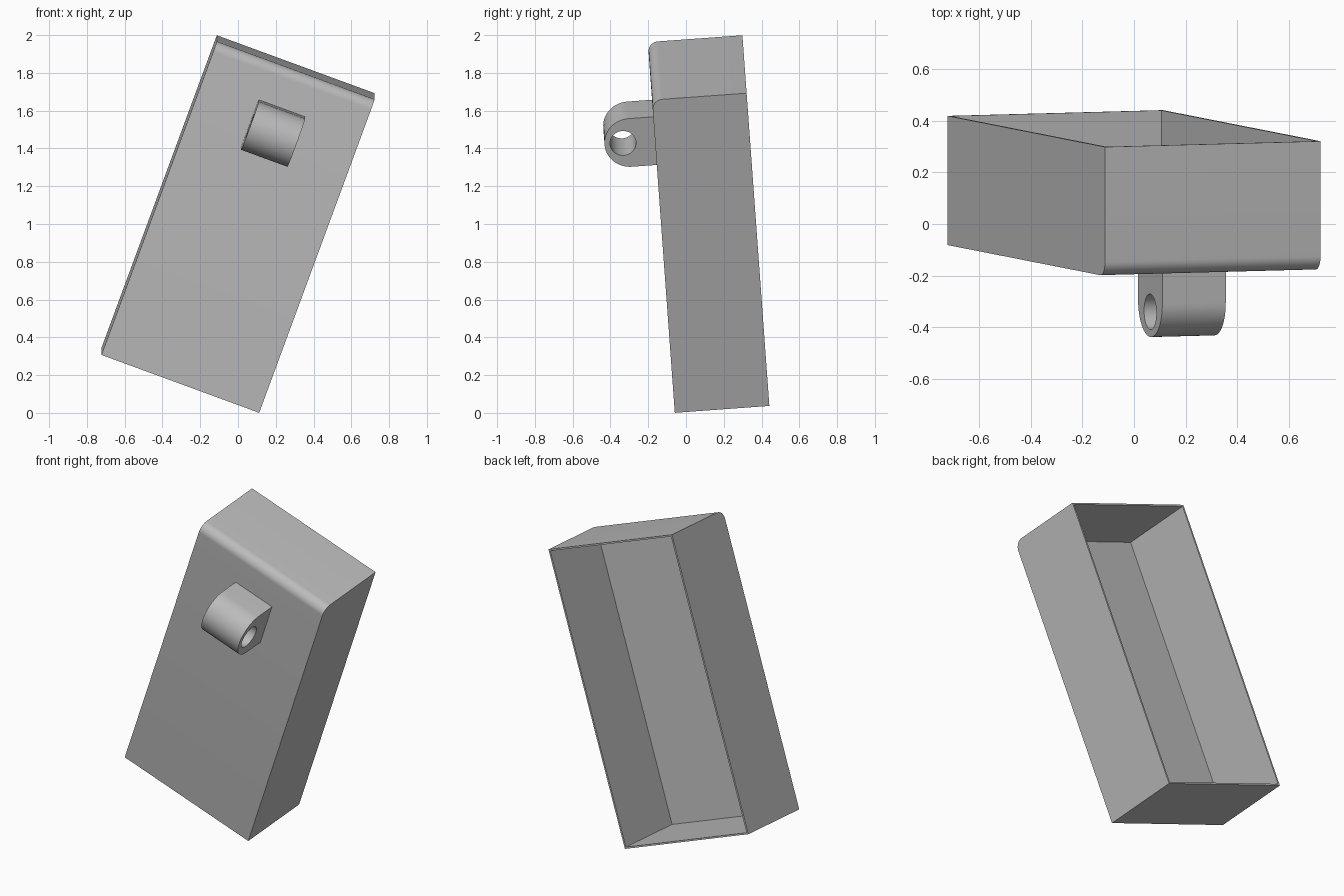
import bpy, bmesh
from math import radians, cos, sin, pi
from mathutils import Matrix

old = bpy.data.objects.get("Cube")
if old:
    bpy.data.objects.remove(old, do_unlink=True)

# Case size, wall thicknesses, and its tilted resting pose
W, D, H = 0.89, 0.502, 1.769
SIDE, FRONT, FILLET = 0.01, 0.045, 0.055
LUG_W, LUG_R, LUG_Z = 0.262, 0.136, 0.538
POSE = (Matrix.Translation((0, 0.37, 1.018))
        @ Matrix.Rotation(radians(4.16), 4, 'X')
        @ Matrix.Rotation(radians(20.2), 4, 'Y'))

grey = bpy.data.materials.new("plain grey")
grey.use_nodes = True
grey.diffuse_color = (0.5, 0.5, 0.5, 1)
grey.node_tree.nodes["Principled BSDF"].inputs["Base Color"].default_value = (0.5, 0.5, 0.5, 1)


def arc(cy, cz, r, start, end, steps):
    """Points of an arc in the side profile plane (y, z)."""
    angles = [radians(start + (end - start) * i / steps) for i in range(steps + 1)]
    return [(cy + r * cos(a), cz + r * sin(a)) for a in angles]


def extrude_profile(name, profile, width):
    """Sweep a side profile across x, centred on x = 0."""
    bm = bmesh.new()
    face = bm.faces.new([bm.verts.new((-width / 2, y, z)) for y, z in profile])
    swept = bmesh.ops.extrude_face_region(bm, geom=[face])["geom"]
    bmesh.ops.translate(bm, vec=(width, 0, 0),
                        verts=[g for g in swept if isinstance(g, bmesh.types.BMVert)])
    bmesh.ops.recalc_face_normals(bm, faces=bm.faces[:])
    mesh = bpy.data.meshes.new(name)
    bm.to_mesh(mesh)
    bm.free()
    mesh.materials.append(grey)
    obj = bpy.data.objects.new(name, mesh)
    obj.matrix_world = POSE
    bpy.context.collection.objects.link(obj)
    return obj


def cut(obj, cutter):
    """Subtract the cutter, then shade the result smooth by angle."""
    cutter.hide_render = True
    mod = obj.modifiers.new("cut", 'BOOLEAN')
    mod.operation, mod.solver, mod.object = 'DIFFERENCE', 'EXACT', cutter
    bpy.context.view_layer.update()
    bpy.ops.object.select_all(action='DESELECT')
    obj.select_set(True)
    bpy.context.view_layer.objects.active = obj
    bpy.ops.object.modifier_apply(modifier=mod.name)
    bpy.data.objects.remove(cutter, do_unlink=True)
    bpy.ops.object.shade_smooth_by_angle(angle=radians(30))


# Case: open at the back, rounded along the upper front edge
top = H / 2
outline = [(0, top), *arc(FILLET - D, top - FILLET, FILLET, 90, 180, 10), (-D, -top), (0, -top)]
case = extrude_profile("open_case", outline, W)
inner = top - SIDE
cavity = [(0.1, inner), (FRONT - D, inner), (FRONT - D, -inner), (0.1, -inner)]
cut(case, extrude_profile("cavity_cutter", cavity, W - 2 * SIDE))

# Mounting lug: round-nosed block with a cross hole
base = 0.02 - D
nose = arc(-D - 0.132, LUG_Z, LUG_R, 90, 270, 32)
lug = extrude_profile("mounting_lug", [(base, LUG_Z + LUG_R), *nose, (base, LUG_Z - LUG_R)], LUG_W)
hole = arc(-D - 0.17, LUG_Z, 0.069, 0, 360, 40)[:-1]
cut(lug, extrude_profile("hole_cutter", hole, LUG_W * 1.5))
